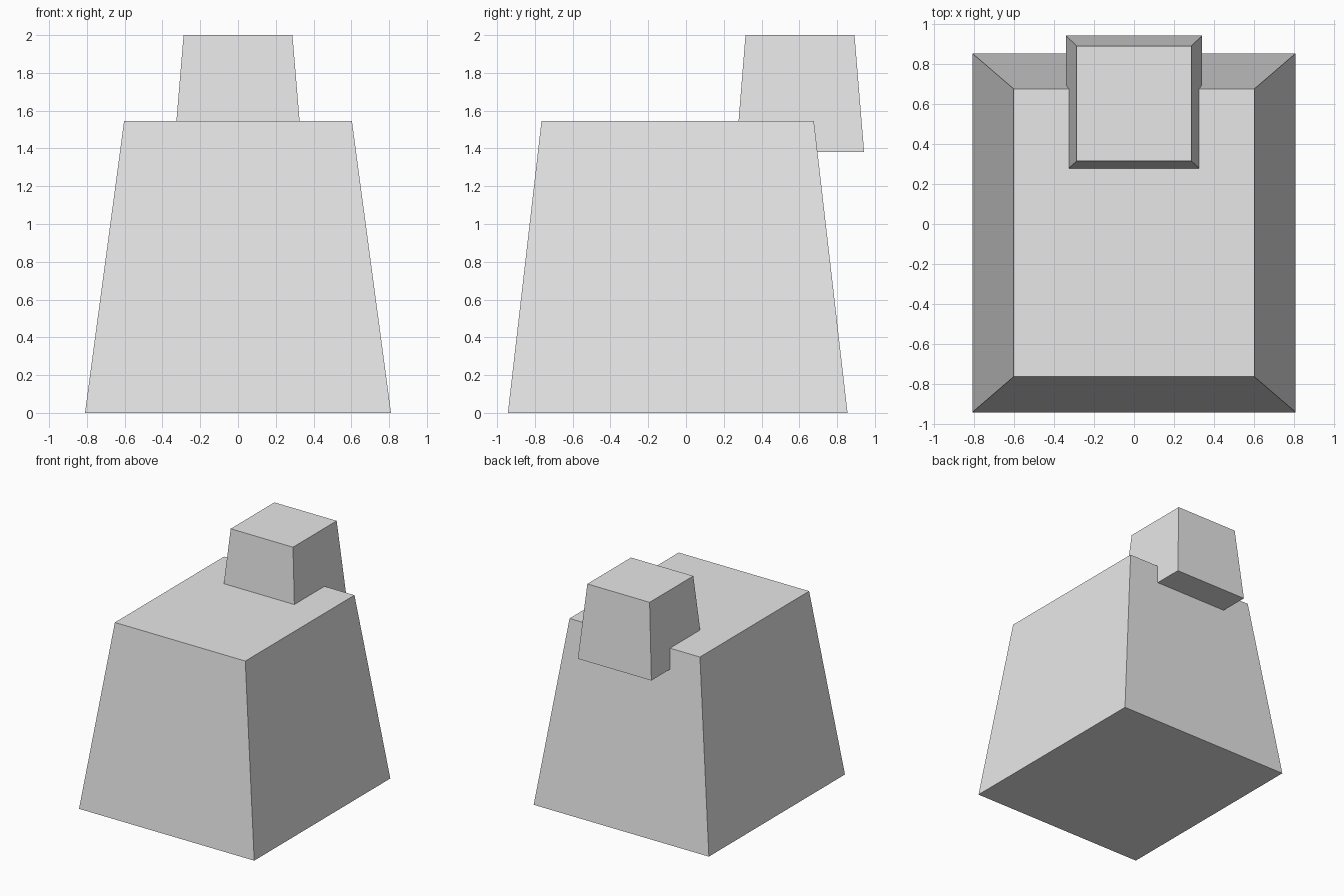
import bpy
import bmesh

cube = bpy.data.objects.get("Cube")
if cube:
    bpy.data.objects.remove(cube, do_unlink=True)

# Single plain grey
grey = bpy.data.materials.new("light_grey")
grey.use_nodes = True
colour = (0.8, 0.8, 0.8, 1)
grey.diffuse_color = colour
grey.node_tree.nodes["Principled BSDF"].inputs["Base Color"].default_value = colour


def tapered_block(name, bottom, top):
    """Frustum between two rectangles given as (half_width, y_front, y_back, z)."""
    bm = bmesh.new()
    bmesh.ops.create_cube(bm, size=2)
    for v in bm.verts:
        half, front, back, z = top if v.co.z > 0 else bottom
        v.co = (v.co.x * half, back if v.co.y > 0 else front, z)
    mesh = bpy.data.meshes.new(name)
    bm.to_mesh(mesh)
    bm.free()
    mesh.materials.append(grey)
    obj = bpy.data.objects.new(name, mesh)
    bpy.context.collection.objects.link(obj)
    return obj


# Large tapered body
tapered_block("body", (0.81, -0.943, 0.855, 0), (0.603, -0.765, 0.677, 1.545))

# Small block overhanging the back edge of the body
tapered_block("rear_block", (0.34, 0.265, 0.943, 1.38), (0.288, 0.315, 0.892, 2.0))
